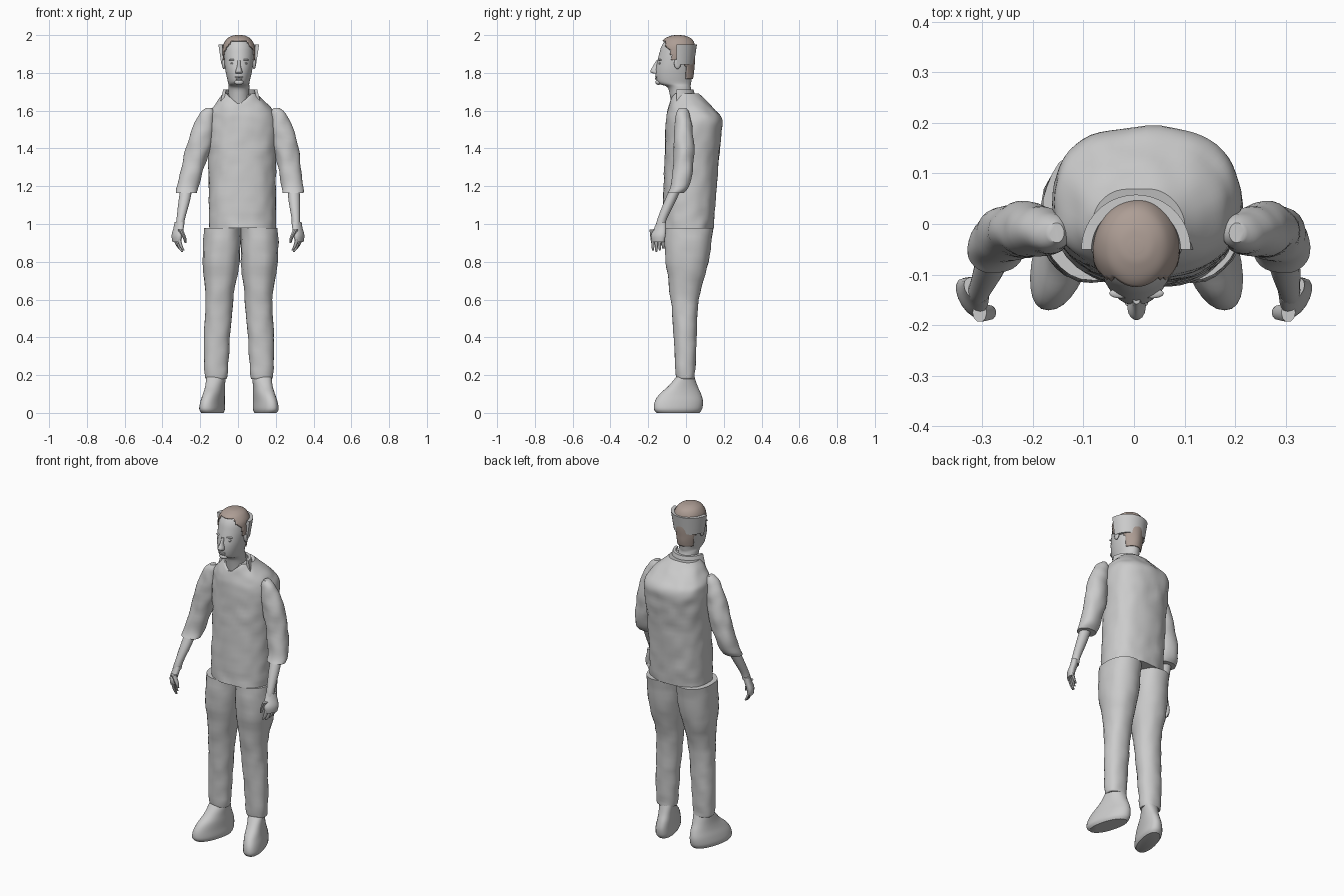
import bpy
import bmesh
import math
from mathutils import Vector, noise

if "Cube" in bpy.data.objects:
    bpy.data.objects.remove(bpy.data.objects["Cube"], do_unlink=True)


def material(name, colour):
    mat = bpy.data.materials.new(name)
    mat.use_nodes = True
    mat.diffuse_color = colour
    mat.node_tree.nodes["Principled BSDF"].inputs["Base Color"].default_value = colour
    return mat


GREY = material("plain grey", (0.6, 0.6, 0.6, 1))
BROWN = material("hair brown", (0.42, 0.34, 0.30, 1))


def finish(name, bm, mat):
    """Turn a bmesh into a smooth shaded object."""
    bmesh.ops.recalc_face_normals(bm, faces=bm.faces)
    mesh = bpy.data.meshes.new(name)
    bm.to_mesh(mesh)
    bm.free()
    obj = bpy.data.objects.new(name, mesh)
    bpy.context.collection.objects.link(obj)
    mesh.materials.append(mat)
    bpy.ops.object.select_all(action="DESELECT")
    obj.select_set(True)
    bpy.context.view_layer.objects.active = obj
    bpy.ops.object.shade_smooth_by_angle(angle=math.radians(45))
    return obj


def resample(rings, steps):
    """Smooth spline through the given rings."""
    pts = [Vector(r) for r in rings]
    pts = [pts[0]] + pts + [pts[-1]]
    out = []
    for a, b, c, d in zip(pts, pts[1:], pts[2:], pts[3:]):
        for i in range(steps):
            t = i / steps
            out.append(b + (c - a) * (t / 2)
                       + (a * 2 - b * 5 + c * 4 - d) * (t * t / 2)
                       + (b * 3 - a - c * 3 + d) * (t ** 3 / 2))
    return out + [pts[-1]]


def loft(name, rings, mat=GREY, segs=28, power=2.0, wrinkle=0.0, warp=None, keep=None, steps=4):
    """Skin rounded sections; each ring is (z, x low, x high, y low, y high)."""
    bm = bmesh.new()
    loops = []
    for z, x0, x1, y0, y1 in resample(rings, steps):
        loop = []
        for k in range(segs):
            a = math.tau * k / segs
            c, s = math.cos(a), math.sin(a)
            fx = math.copysign(abs(c) ** (2 / power), c)
            fy = math.copysign(abs(s) ** (2 / power), s)
            v = Vector(((x0 + x1 + (x1 - x0) * fx) / 2, (y0 + y1 + (y1 - y0) * fy) / 2, z))
            v += Vector((c, s, 0)) * noise.noise(v * 17) * wrinkle
            loop.append(bm.verts.new(warp(v) if warp else v))
        loops.append(loop)
    for low, high in zip(loops, loops[1:]):
        for k in range(segs):
            n = (k + 1) % segs
            bm.faces.new((low[k], low[n], high[n], high[k]))
    bm.faces.new(loops[0])
    bm.faces.new(loops[-1])
    if keep:
        drop = [f for f in bm.faces if not keep(f.calc_center_median())]
        bmesh.ops.delete(bm, geom=drop, context="FACES")
    return finish(name, bm, mat)


def half_band(name, centre, low, high, thick, segs=28):
    """Half ring open to the front; low and high are (radius, z)."""
    bm = bmesh.new()
    profile = [low, high, (high[0] - thick, high[1]), (low[0] - thick, low[1])]
    rows = []
    for k in range(segs + 1):
        a = math.pi * k / segs
        rows.append([bm.verts.new((centre[0] + r * math.cos(a), centre[1] + r * math.sin(a), z))
                     for r, z in profile])
    for p, q in zip(rows, rows[1:]):
        for i in range(4):
            j = (i + 1) % 4
            bm.faces.new((p[i], p[j], q[j], q[i]))
    bm.faces.new(rows[0])
    bm.faces.new(rows[-1])
    return finish(name, bm, GREY)


def blob(name, place, size):
    """Ellipsoid for small rounded features."""
    bm = bmesh.new()
    bmesh.ops.create_uvsphere(bm, u_segments=16, v_segments=10, radius=1)
    bmesh.ops.scale(bm, vec=size, verts=bm.verts)
    bmesh.ops.translate(bm, vec=place, verts=bm.verts)
    return finish(name, bm, GREY)


def sided(side, base, extra, start, span):
    """Identity for the right side; mirror for the left with a shift growing with height."""
    def move(v):
        if side == "right":
            return v
        grow = min(1, max(0, (v.z - start) / span))
        return Vector((base + extra * grow - v.x, v.y, v.z))
    return move


# Shirt, with a V neck cut into its front
def v_neck(v):
    if v.z > 1.6 and v.y < -0.02:
        v.z = min(v.z, 1.63 + 0.9 * abs(v.x - 0.005))
    return v


loft("shirt", [
    (0.98, -0.155, 0.2, -0.125, 0.145), (1.1, -0.155, 0.2, -0.122, 0.155),
    (1.3, -0.155, 0.2, -0.115, 0.17), (1.45, -0.16, 0.21, -0.11, 0.185),
    (1.55, -0.16, 0.21, -0.105, 0.192), (1.6, -0.145, 0.185, -0.097, 0.155),
    (1.65, -0.11, 0.14, -0.085, 0.11), (1.69, -0.08, 0.1, -0.07, 0.07),
], segs=56, power=2.35, wrinkle=0.006, warp=v_neck, steps=6)
half_band("collar", (0.012, -0.05), (0.105, 1.65), (0.09, 1.712), 0.016)

# Trousers, shoes, sleeves, forearms and hands, on both sides
for side in ("right", "left"):
    leg = sided(side, 0.01, 0.02, 0.6, 0.3)
    arm = sided(side, 0.0, 0.05, 1.0, 0.45)
    loft(side + "_trouser_leg", [
        (0.18, -0.17, -0.06, -0.05, 0.046), (0.21, -0.178, -0.055, -0.055, 0.05),
        (0.4, -0.18, -0.042, -0.065, 0.055), (0.6, -0.172, -0.027, -0.08, 0.068),
        (0.8, -0.187, 0.008, -0.11, 0.118), (0.98, -0.182, 0.02, -0.115, 0.145),
    ], power=2.2, wrinkle=0.006, warp=leg, steps=6)

    def splay(v):
        return leg(Vector((v.x + 0.25 * v.y, v.y, v.z)))

    loft(side + "_shoe", [
        (0.0, -0.175, -0.075, -0.155, 0.07), (0.02, -0.185, -0.068, -0.17, 0.085),
        (0.06, -0.18, -0.07, -0.165, 0.09), (0.1, -0.17, -0.07, -0.14, 0.08),
        (0.14, -0.165, -0.07, -0.095, 0.062), (0.19, -0.165, -0.065, -0.052, 0.045),
    ], power=2.2, warp=splay)
    loft(side + "_sleeve", [
        (1.165, -0.328, -0.22, -0.1, -0.01), (1.2, -0.325, -0.21, -0.085, 0.015),
        (1.3, -0.3, -0.18, -0.068, 0.04), (1.4, -0.275, -0.145, -0.066, 0.042),
        (1.5, -0.245, -0.125, -0.062, 0.034), (1.58, -0.205, -0.125, -0.052, 0.02),
        (1.615, -0.165, -0.14, -0.035, 0.0),
    ], wrinkle=0.007, warp=arm, steps=5)
    loft(side + "_forearm", [
        (0.99, -0.33, -0.285, -0.16, -0.11), (1.03, -0.325, -0.28, -0.15, -0.1),
        (1.12, -0.315, -0.255, -0.115, -0.055), (1.22, -0.3, -0.235, -0.07, -0.01),
    ], segs=16, warp=arm)

    def turn(v):
        return arm(Vector((v.x - 0.4 * (v.y + 0.145), v.y, v.z)))

    loft(side + "_palm", [
        (0.905, -0.345, -0.305, -0.18, -0.115), (0.94, -0.348, -0.3, -0.185, -0.108),
        (0.98, -0.335, -0.287, -0.168, -0.105), (1.01, -0.328, -0.282, -0.155, -0.105),
    ], segs=16, warp=turn)
    # Each finger hangs from the palm and curls inward
    for i, name in enumerate(("index", "middle", "ring", "little")):
        y = -0.175 + 0.018 * i
        tip = 0.853 + 0.008 * abs(i - 1)
        path = ((tip, -0.3, 0.005), (tip + 0.02, -0.312, 0.008), (0.92, -0.325, 0.01))
        loft(f"{side}_{name}_finger", [(z, x - r, x + r, y - r, y + r) for z, x, r in path],
             segs=10, warp=turn)
    path = ((0.9, -0.278, 0.005), (0.925, -0.283, 0.009), (0.97, -0.305, 0.014))
    loft(side + "_thumb", [(z, x - r, x + r, -0.18 - r, -0.17 + r) for z, x, r in path],
         segs=10, warp=arm)

# Head and neck
head = [
    (1.58, -0.055, 0.065, -0.07, 0.045), (1.68, -0.05, 0.06, -0.085, 0.035),
    (1.725, -0.05, 0.06, -0.1, 0.025), (1.745, -0.052, 0.06, -0.148, 0.027),
    (1.78, -0.06, 0.068, -0.16, 0.032), (1.82, -0.068, 0.076, -0.16, 0.037),
    (1.86, -0.072, 0.081, -0.152, 0.04), (1.9, -0.074, 0.083, -0.142, 0.042),
    (1.94, -0.07, 0.079, -0.13, 0.04), (1.972, -0.052, 0.061, -0.108, 0.022),
    (1.988, -0.025, 0.034, -0.075, -0.01), (1.992, -0.002, 0.01, -0.05, -0.04),
]
loft("head", head, segs=40)

# Hair: a thin cap over the scalp with a receding front
def hairline(p):
    if p.y > 0.0:
        return p.z > 1.765
    if p.y > -0.08:
        return p.z > 1.865
    return p.z > 1.972 - 1.4 * max(0, abs(p.x - 0.005) - 0.04)


pad = 0.007
cap = [(z + pad, a - pad, b + pad, c - pad, d + pad) for z, a, b, c, d in head[3:]]
hair = loft("hair", cap, BROWN, segs=56, keep=hairline, wrinkle=0.003, steps=6)
hair.data.transform(hair.matrix_world)
top = max(v.co.z for v in hair.data.vertices)
for v in hair.data.vertices:
    v.co.z += 2.0 - top
shell = hair.modifiers.new("thickness", "SOLIDIFY")
shell.thickness = 0.006
shell.offset = -1

# Band round the back of the head
half_band("head_band", (0.004, -0.05), (0.092, 1.845), (0.108, 1.95), 0.02)

# Face
loft("nose", [
    (1.797, -0.012, 0.022, -0.175, -0.14), (1.808, -0.013, 0.023, -0.19, -0.14),
    (1.835, -0.005, 0.015, -0.176, -0.13), (1.865, -0.004, 0.014, -0.158, -0.13),
], segs=14)
blob("upper_lip", (0.005, -0.157, 1.778), (0.023, 0.008, 0.004))
blob("lower_lip", (0.005, -0.157, 1.769), (0.019, 0.008, 0.005))
blob("chin", (0.005, -0.146, 1.75), (0.025, 0.016, 0.014))
for sign, side in ((-1, "right"), (1, "left")):
    x = 0.005 + sign * 0.031
    blob(side + "_eye", (x, -0.137, 1.85), (0.015, 0.009, 0.006))
    blob(side + "_brow", (x, -0.137, 1.869), (0.023, 0.01, 0.005))
    blob(side + "_ear", (0.005 + sign * 0.08, -0.045, 1.85), (0.01, 0.018, 0.03))
